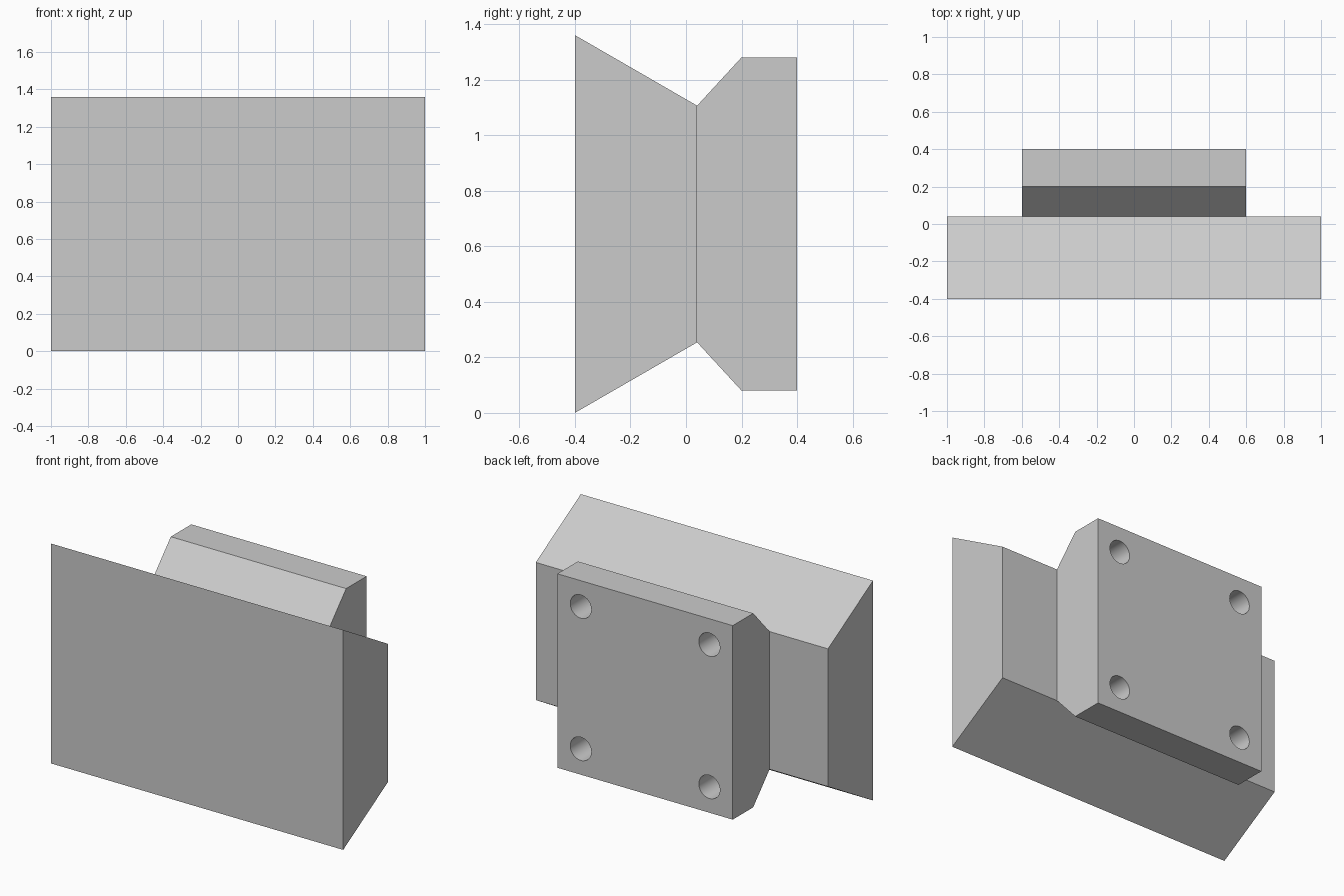
import bpy
import bmesh
from mathutils import Matrix

if "Cube" in bpy.data.objects:
    bpy.data.objects.remove(bpy.data.objects["Cube"], do_unlink=True)

MID_Z = 0.68      # height of the horizontal symmetry plane
NECK_Y = 0.04     # where the two parts meet
NECK_HALF = 0.426

grey = bpy.data.materials.new("plain grey")
grey.use_nodes = True
grey.diffuse_color = (0.6, 0.6, 0.6, 1)
grey.node_tree.nodes["Principled BSDF"].inputs["Base Color"].default_value = (0.6, 0.6, 0.6, 1)


def add_object(name, bm):
    bmesh.ops.recalc_face_normals(bm, faces=bm.faces)
    mesh = bpy.data.meshes.new(name)
    bm.to_mesh(mesh)
    bm.free()
    mesh.materials.append(grey)
    obj = bpy.data.objects.new(name, mesh)
    bpy.context.collection.objects.link(obj)
    return obj


def extrude_profile(name, half_profile, half_width):
    """Mirror (y, half height) points about MID_Z and extrude along x."""
    points = [(y, MID_Z + h) for y, h in half_profile]
    points += [(y, MID_Z - h) for y, h in reversed(half_profile)]
    bm = bmesh.new()
    face = bm.faces.new([bm.verts.new((-half_width, y, z)) for y, z in points])
    result = bmesh.ops.extrude_face_region(bm, geom=[face])
    verts = [v for v in result["geom"] if isinstance(v, bmesh.types.BMVert)]
    bmesh.ops.translate(bm, verts=verts, vec=(2 * half_width, 0, 0))
    return add_object(name, bm)


# Wide front block narrowing towards the back
extrude_profile("front_block", [(-0.4, 0.68), (NECK_Y, NECK_HALF)], 1.0)

# Mounting plate flaring out from the neck
plate = extrude_profile(
    "mounting_plate", [(NECK_Y, NECK_HALF), (0.2, 0.6), (0.4, 0.6)], 0.6)

# Four blind screw holes in the back of the plate
bm = bmesh.new()
for sx in (-1, 1):
    for sz in (-1, 1):
        place = (Matrix.Translation((0.44 * sx, 0.4, MID_Z + 0.44 * sz))
                 @ Matrix.Rotation(1.5707963, 4, "X"))
        bmesh.ops.create_cone(bm, cap_ends=True, segments=40, radius1=0.072,
                              radius2=0.072, depth=0.4, matrix=place)
cutter = add_object("screw_hole_cutter", bm)
cutter.hide_render = True

cut = plate.modifiers.new("screw holes", "BOOLEAN")
cut.operation = "DIFFERENCE"
cut.solver = "EXACT"
cut.object = cutter
bpy.context.view_layer.objects.active = plate
plate.select_set(True)
bpy.ops.object.modifier_apply(modifier=cut.name)
bpy.data.objects.remove(cutter, do_unlink=True)
bpy.ops.object.shade_smooth_by_angle(angle=0.5)
